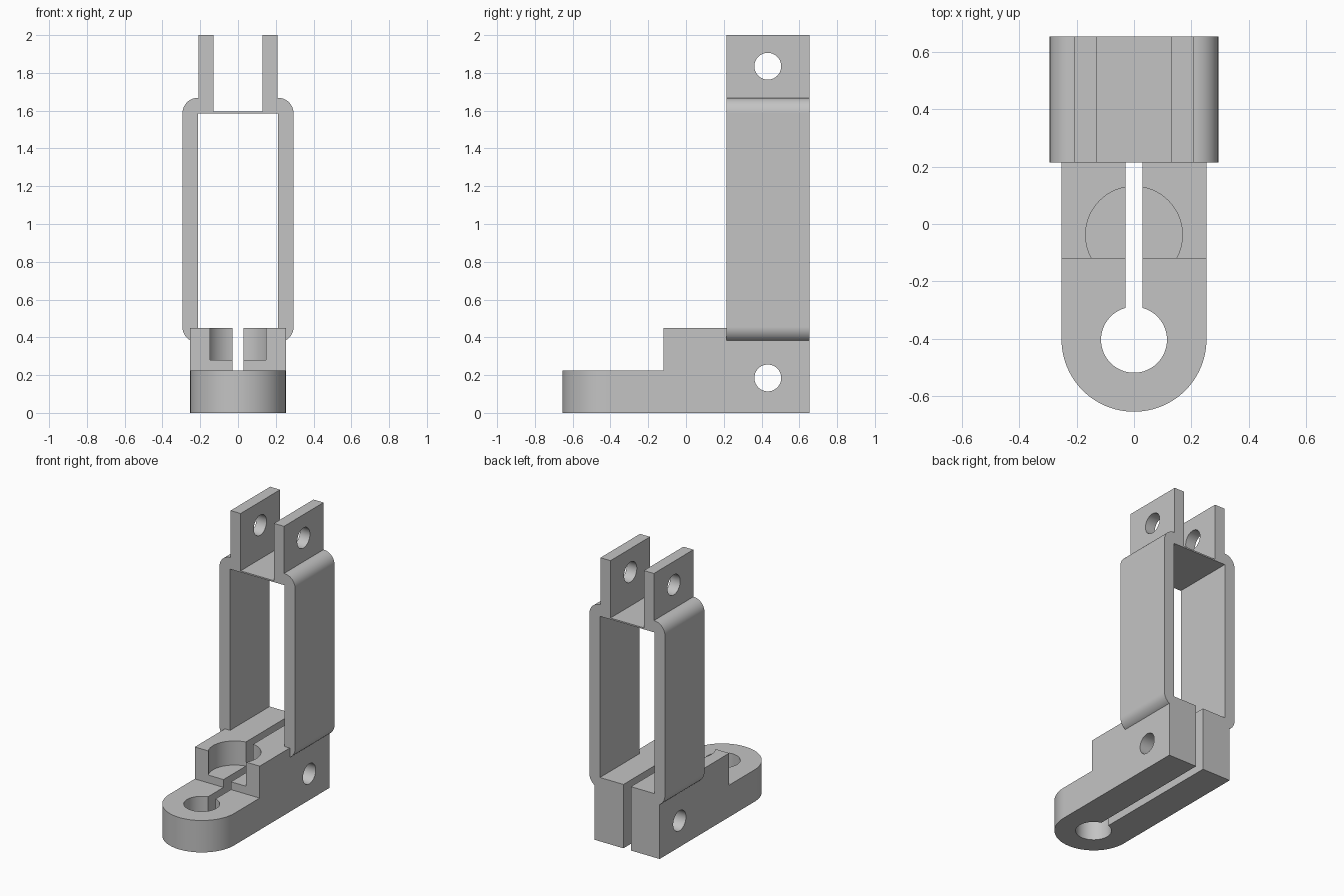
import bpy, bmesh, math
from mathutils import Matrix

cube = bpy.data.objects.get("Cube")
if cube:
    bpy.data.objects.remove(cube, do_unlink=True)

grey = bpy.data.materials.new("plain_grey")
grey.use_nodes = True
colour = (0.55, 0.55, 0.55, 1)
grey.diffuse_color = colour
grey.node_tree.nodes["Principled BSDF"].inputs["Base Color"].default_value = colour


def finish_mesh(name, bm):
    bmesh.ops.recalc_face_normals(bm, faces=bm.faces)
    mesh = bpy.data.meshes.new(name)
    bm.to_mesh(mesh)
    bm.free()
    mesh.materials.append(grey)
    obj = bpy.data.objects.new(name, mesh)
    bpy.context.collection.objects.link(obj)
    return obj


def prism(name, points, direction):
    """Extrude a closed outline of 3D points along a direction."""
    bm = bmesh.new()
    face = bm.faces.new([bm.verts.new(p) for p in points])
    new = bmesh.ops.extrude_face_region(bm, geom=[face])["geom"]
    verts = [v for v in new if isinstance(v, bmesh.types.BMVert)]
    bmesh.ops.translate(bm, vec=direction, verts=verts)
    return finish_mesh(name, bm)


def box(x0, x1, y0, y1, z0, z1):
    outline = [(x0, y0, z0), (x1, y0, z0), (x1, y1, z0), (x0, y1, z0)]
    return prism("box_cutter", outline, (0, 0, z1 - z0))


def cylinder(centre, radius, depth, axis="Z"):
    bm = bmesh.new()
    turn = Matrix.Rotation(math.pi / 2, 4, "Y") if axis == "X" else Matrix()
    bmesh.ops.create_cone(bm, cap_ends=True, segments=64, radius1=radius,
                          radius2=radius, depth=depth,
                          matrix=Matrix.Translation(centre) @ turn)
    return finish_mesh("round_cutter", bm)


def arc(cx, cy, r, start, end, steps):
    angles = [math.radians(start + (end - start) * i / steps) for i in range(steps + 1)]
    return [(cx + r * math.cos(a), cy + r * math.sin(a)) for a in angles]


def activate(obj):
    bpy.ops.object.select_all(action="DESELECT")
    obj.select_set(True)
    bpy.context.view_layer.objects.active = obj


def cut(obj, cutters):
    activate(obj)
    for cutter in cutters:
        mod = obj.modifiers.new("cut", "BOOLEAN")
        mod.operation = "DIFFERENCE"
        mod.solver = "EXACT"
        mod.object = cutter
        bpy.ops.object.modifier_apply(modifier=mod.name)
        bpy.data.objects.remove(cutter, do_unlink=True)


def smooth(obj):
    activate(obj)
    bpy.ops.object.shade_smooth_by_angle(angle=math.radians(30))
    weighted = obj.modifiers.new("clean_shading", "WEIGHTED_NORMAL")
    weighted.keep_sharp = True


BACK, FRAME_FRONT, HALF = 0.655, 0.215, 0.253
PIN_Y = 0.433

# Clamp base: round-nosed block, stepped, split and bored
outline = arc(0, -0.402, HALF, 180, 360, 48) + [(HALF, BACK), (-HALF, BACK)]
base = prism("clamp_base", [(x, y, 0) for x, y in outline], (0, 0, 0.45))
cut(base, [
    box(-1, 1, -1, -0.12, 0.225, 1),                # front step
    cylinder((0, -0.404, 0.1), 0.115, 1),           # rod hole
    cylinder((0, -0.038, 0.53), 0.169, 0.5),        # round pocket
    box(-0.029, 0.029, -0.404, 1, -0.1, 1),         # clamping slit
    cylinder((0, PIN_Y, 0.185), 0.071, 2, "X"),     # clamp screw hole
])
smooth(base)

# Frame: side walls, bridge and fork, one mirrored outline
top_z, low_z, wall, r = 1.586, 0.455, 0.212, 0.082
end = -math.degrees(math.acos((HALF - wall) / r))
half = [(wall, top_z), (wall, 0.45), (HALF, 0.45)]
half += arc(wall, low_z, r, end, 0, 10)
half += arc(wall, top_z, r, 0, 90, 16)
half += [(0.208, top_z + r), (0.208, 2), (0.13, 2), (0.13, 1.596)]
outline = half + [(-x, z) for x, z in reversed(half)]
frame = prism("fork_frame", [(x, FRAME_FRONT, z) for x, z in outline],
              (0, BACK - FRAME_FRONT, 0))
cut(frame, [cylinder((0, PIN_Y, 1.835), 0.071, 2, "X")])
smooth(frame)
